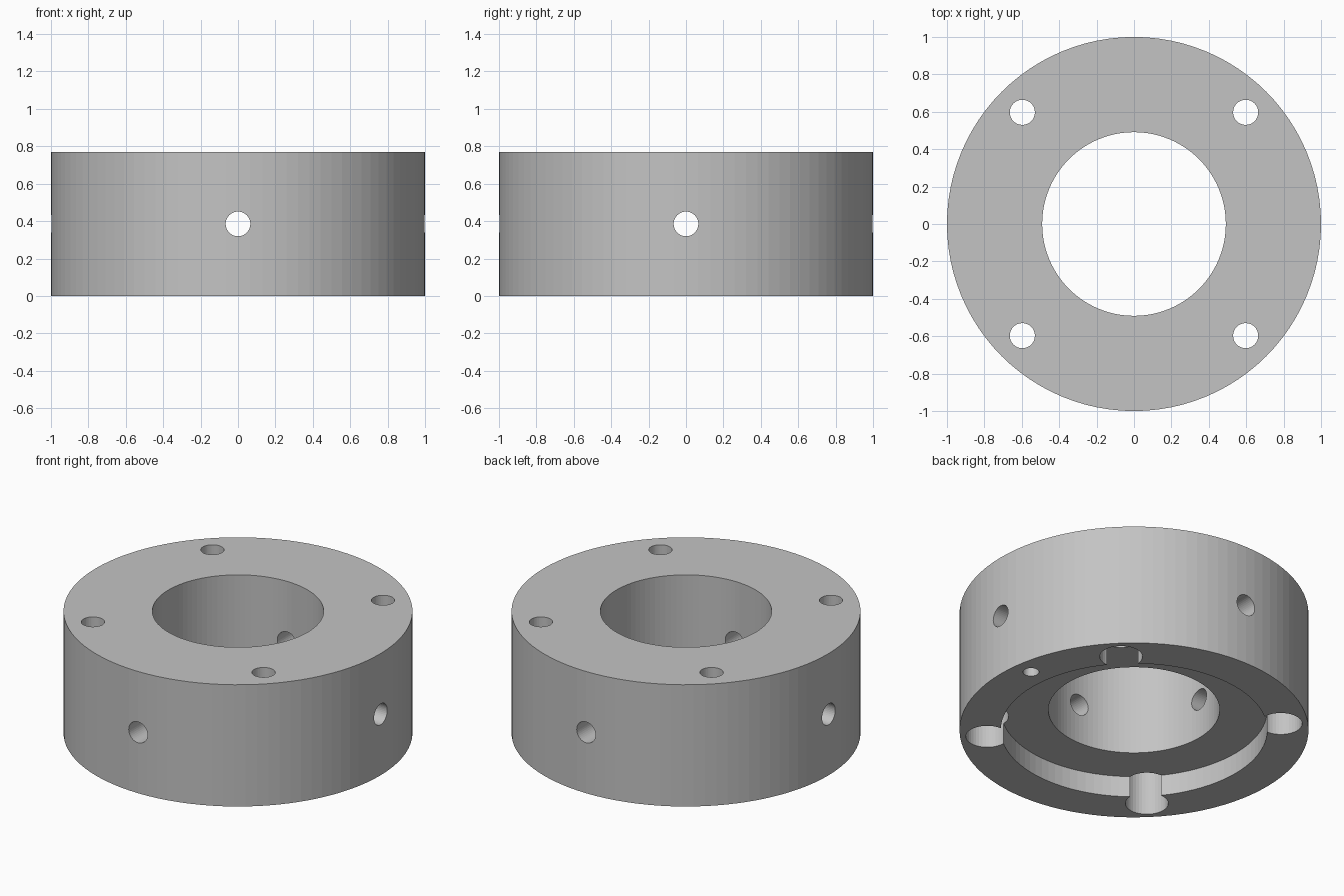
import bpy
import bmesh
from math import pi
from mathutils import Vector, Matrix

cube = bpy.data.objects.get("Cube")
if cube:
    bpy.data.objects.remove(cube, do_unlink=True)

HEIGHT = 0.77
OUTER, BORE = 1.0, 0.491
RECESS_R, RECESS_D = 0.764, 0.133
BOLT = 0.597
SEGMENTS = 96

# Single machined-metal colour
metal = bpy.data.materials.new("grey metal")
metal.use_nodes = True
colour = (0.55, 0.55, 0.55, 1)
metal.diffuse_color = colour
metal.node_tree.nodes["Principled BSDF"].inputs["Base Color"].default_value = colour


def link(name, bm):
    bmesh.ops.recalc_face_normals(bm, faces=bm.faces)
    mesh = bpy.data.meshes.new(name)
    bm.to_mesh(mesh)
    bm.free()
    mesh.materials.append(metal)
    obj = bpy.data.objects.new(name, mesh)
    bpy.context.collection.objects.link(obj)
    return obj


def revolve(name, profile):
    """Closed (radius, height) profile turned around the z axis."""
    bm = bmesh.new()
    verts = [bm.verts.new((r, 0, z)) for r, z in profile]
    edges = [bm.edges.new((a, b)) for a, b in zip(verts, verts[1:] + verts[:1])]
    bmesh.ops.spin(bm, geom=verts + edges, cent=(0, 0, 0), axis=(0, 0, 1),
                   angle=2 * pi, steps=SEGMENTS)
    bmesh.ops.remove_doubles(bm, verts=bm.verts, dist=0.0001)
    return link(name, bm)


def drill(name, radius, start, end):
    """Cutting cylinder between two points."""
    start, end = Vector(start), Vector(end)
    axis = end - start
    turn = axis.to_track_quat('Z', 'Y').to_matrix().to_4x4()
    bm = bmesh.new()
    bmesh.ops.create_cone(bm, cap_ends=True, segments=40, radius1=radius,
                          radius2=radius, depth=axis.length,
                          matrix=Matrix.Translation((start + end) / 2) @ turn)
    cutter = link(name, bm)
    cutter.hide_render = True
    return cutter


# Ring body with centre bore and round recess underneath
collar = revolve("collar_ring", [
    (BORE, RECESS_D), (RECESS_R, RECESS_D), (RECESS_R, 0),
    (OUTER, 0), (OUTER, HEIGHT), (BORE, HEIGHT)])

# Vertical bolt holes, with wide counterbores from below
cutters = []
for x in (-BOLT, BOLT):
    for y in (-BOLT, BOLT):
        cutters.append(drill("bolt_hole_cutter", 0.067, (x, y, -0.1), (x, y, 1)))
        cutters.append(drill("counterbore_cutter", 0.123, (x, y, -0.1), (x, y, 0.34)))

# Radial side holes, straight through both walls
mid = HEIGHT / 2
cutters.append(drill("side_hole_cutter_x", 0.066, (-1.2, 0, mid), (1.2, 0, mid)))
cutters.append(drill("side_hole_cutter_y", 0.066, (0, -1.2, mid), (0, 1.2, mid)))

# Blind locating pin hole in the underside
cutters.append(drill("pin_hole_cutter", 0.046, (0.88, 0.13, -0.1), (0.88, 0.13, 0.2)))

for cutter in cutters:
    cut = collar.modifiers.new(cutter.name, 'BOOLEAN')
    cut.operation = 'DIFFERENCE'
    cut.solver = 'EXACT'
    cut.object = cutter

# Bake the cuts and remove the cutters
bpy.context.view_layer.update()
graph = bpy.context.evaluated_depsgraph_get()
result = bpy.data.meshes.new_from_object(collar.evaluated_get(graph))
collar.modifiers.clear()
collar.data = result
for cutter in cutters:
    bpy.data.objects.remove(cutter, do_unlink=True)
